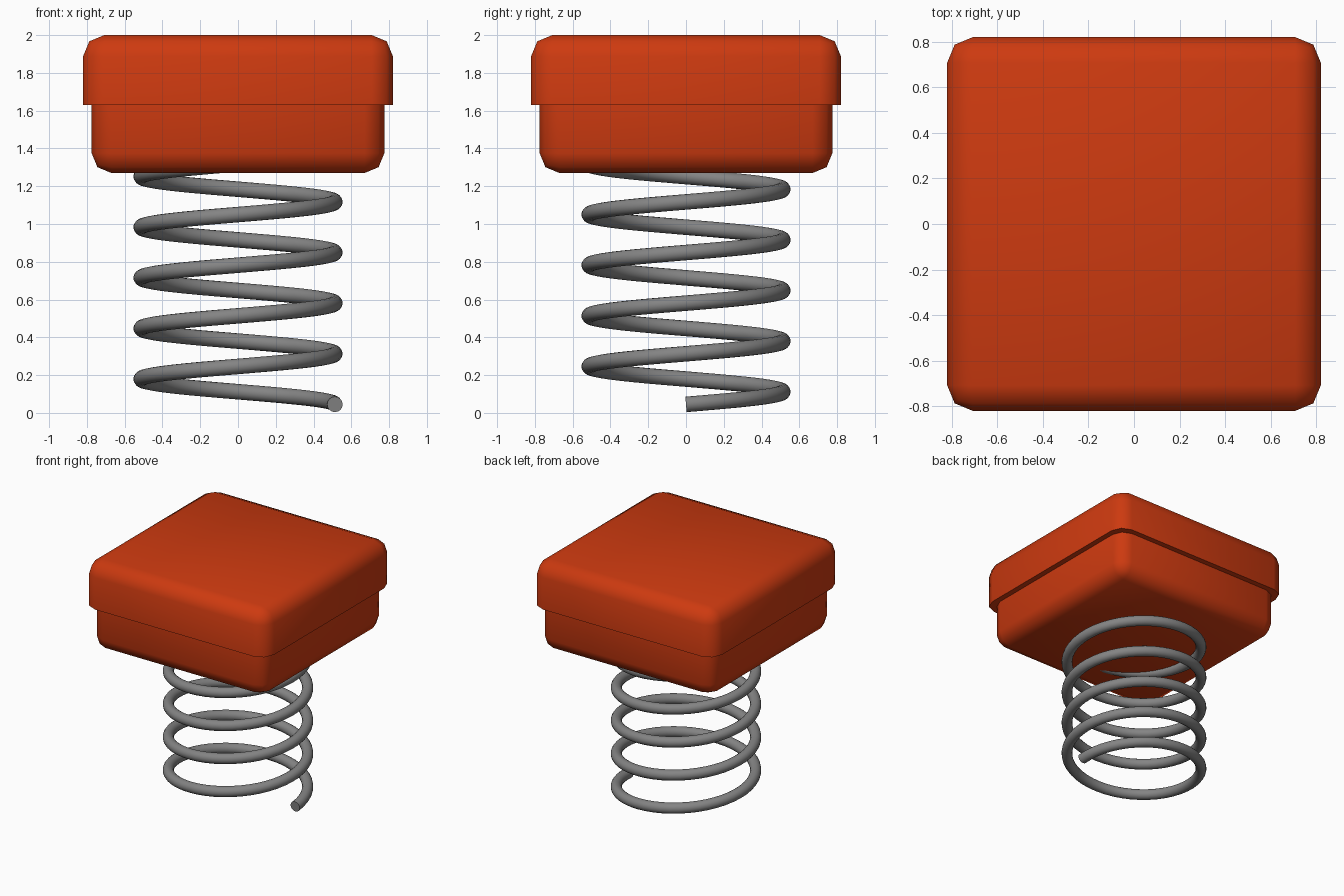
import bpy, bmesh, math
from mathutils import Vector

if "Cube" in bpy.data.objects:
    bpy.data.objects.remove(bpy.data.objects["Cube"])


def material(name, rgb):
    m = bpy.data.materials.new(name)
    m.diffuse_color = (*rgb, 1.0)
    m.use_nodes = True
    m.node_tree.nodes["Principled BSDF"].inputs["Base Color"].default_value = m.diffuse_color
    return m


red = material("red_orange", (0.61, 0.042, 0.005))
grey = material("steel_grey", (0.23, 0.23, 0.23))


def add_object(name, bm, mat, angle):
    bmesh.ops.recalc_face_normals(bm, faces=bm.faces)
    mesh = bpy.data.meshes.new(name)
    bm.to_mesh(mesh)
    bm.free()
    mesh.materials.append(mat)
    ob = bpy.data.objects.new(name, mesh)
    bpy.context.collection.objects.link(ob)
    bpy.ops.object.select_all(action='DESELECT')
    ob.select_set(True)
    bpy.context.view_layer.objects.active = ob
    bpy.ops.object.shade_smooth_by_angle(angle=math.radians(angle))
    return ob


def rounded_block(name, half, z0, z1, sharp_z, bevel):
    """Square block, bevelled except around the flat end at sharp_z."""
    bm = bmesh.new()
    bmesh.ops.create_cube(bm, size=2)
    for v in bm.verts:
        v.co = Vector((v.co.x * half, v.co.y * half, z1 if v.co.z > 0 else z0))
    edges = [e for e in bm.edges
             if not all(abs(v.co.z - sharp_z) < 1e-4 for v in e.verts)]
    bmesh.ops.bevel(bm, geom=edges, offset=bevel, segments=2, profile=0.5,
                    affect='EDGES', clamp_overlap=True)
    return add_object(name, bm, red, 60)


# Two halves of the block
rounded_block("upper_cap", 0.82, 1.63, 2.0, 1.63, 0.112)
rounded_block("lower_base", 0.775, 1.27, 1.64, 1.64, 0.105)

# Coil spring: a round wire swept along a helix, capped at both ends
RADIUS, WIRE, PITCH, TURNS, Z0 = 0.513, 0.041, 0.268, 5, 0.045
STEPS, SIDES = 48 * TURNS, 16
bm = bmesh.new()
rings = []
for i in range(STEPS + 1):
    a = 2 * math.pi * TURNS * i / STEPS
    out = Vector((math.cos(a), math.sin(a), 0))
    centre = out * RADIUS + Vector((0, 0, Z0 + PITCH * a / (2 * math.pi)))
    tangent = Vector((-math.sin(a) * RADIUS, math.cos(a) * RADIUS,
                      PITCH / (2 * math.pi))).normalized()
    up = out.cross(tangent)
    rings.append([bm.verts.new(centre + WIRE * (out * math.cos(t) + up * math.sin(t)))
                  for t in (2 * math.pi * k / SIDES for k in range(SIDES))])
for r, s in zip(rings, rings[1:]):
    for k in range(SIDES):
        j = (k + 1) % SIDES
        bm.faces.new((r[k], r[j], s[j], s[k]))
bm.faces.new(rings[0])
bm.faces.new(rings[-1])
add_object("coil_spring", bm, grey, 50)
